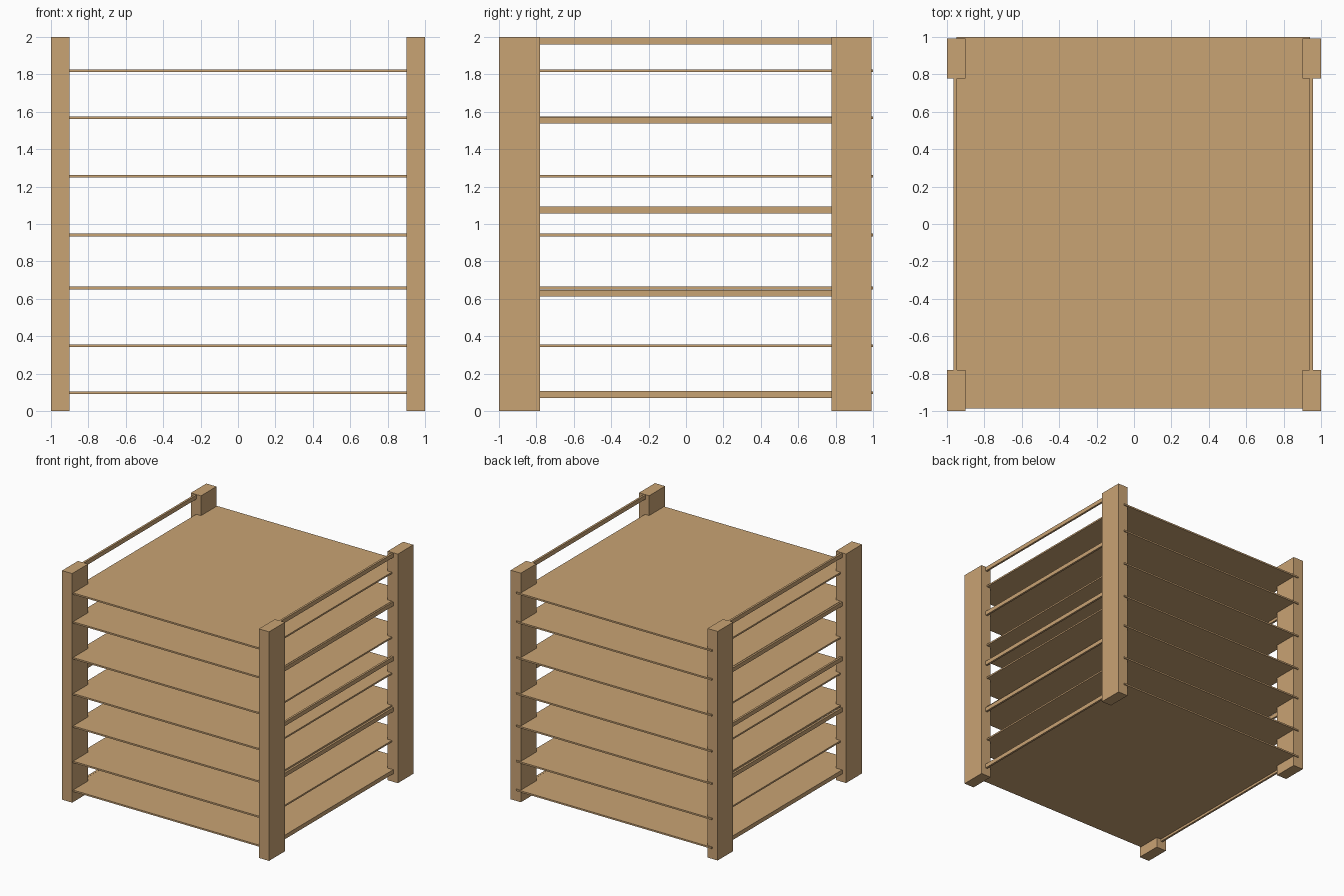
import bpy
import bmesh
from mathutils import Matrix

if "Cube" in bpy.data.objects:
    bpy.data.objects.remove(bpy.data.objects["Cube"])

wood = bpy.data.materials.new("tan wood")
wood.diffuse_color = (0.584, 0.366, 0.174, 1.0)
wood.use_nodes = True
wood.node_tree.nodes["Principled BSDF"].inputs["Base Color"].default_value = wood.diffuse_color


def box(name, x, y, z):
    """Box spanning the given (low, high) ranges."""
    centre = [(r[0] + r[1]) / 2 for r in (x, y, z)]
    size = [r[1] - r[0] for r in (x, y, z)]
    bm = bmesh.new()
    bmesh.ops.create_cube(bm, size=1, matrix=Matrix.Diagonal((*size, 1)))
    mesh = bpy.data.meshes.new(name)
    bm.to_mesh(mesh)
    bm.free()
    mesh.materials.append(wood)
    obj = bpy.data.objects.new(name, mesh)
    obj.location = centre
    bpy.context.collection.objects.link(obj)
    return obj


# Corner posts
for side, x in (("left", (-1.0, -0.902)), ("right", (0.902, 1.0))):
    box(f"front_post_{side}", x, (-1.0, -0.78), (0, 2))
    box(f"back_post_{side}", x, (0.777, 0.991), (0, 2))

# Shelf boards
for i, z in enumerate((0.098, 0.350, 0.658, 0.941, 1.255, 1.568, 1.820)):
    box(f"shelf_{i + 1}", (-0.948, 0.942), (-0.987, 1.0), (z - 0.007, z + 0.007))

# Side rails between the posts
for i, z in enumerate((0.088, 0.630, 1.075, 1.554, 1.978)):
    for side, x in (("left", (-0.964, -0.946)), ("right", (0.938, 0.956))):
        box(f"rail_{side}_{i + 1}", x, (-0.80, 0.80), (z - 0.018, z + 0.018))
